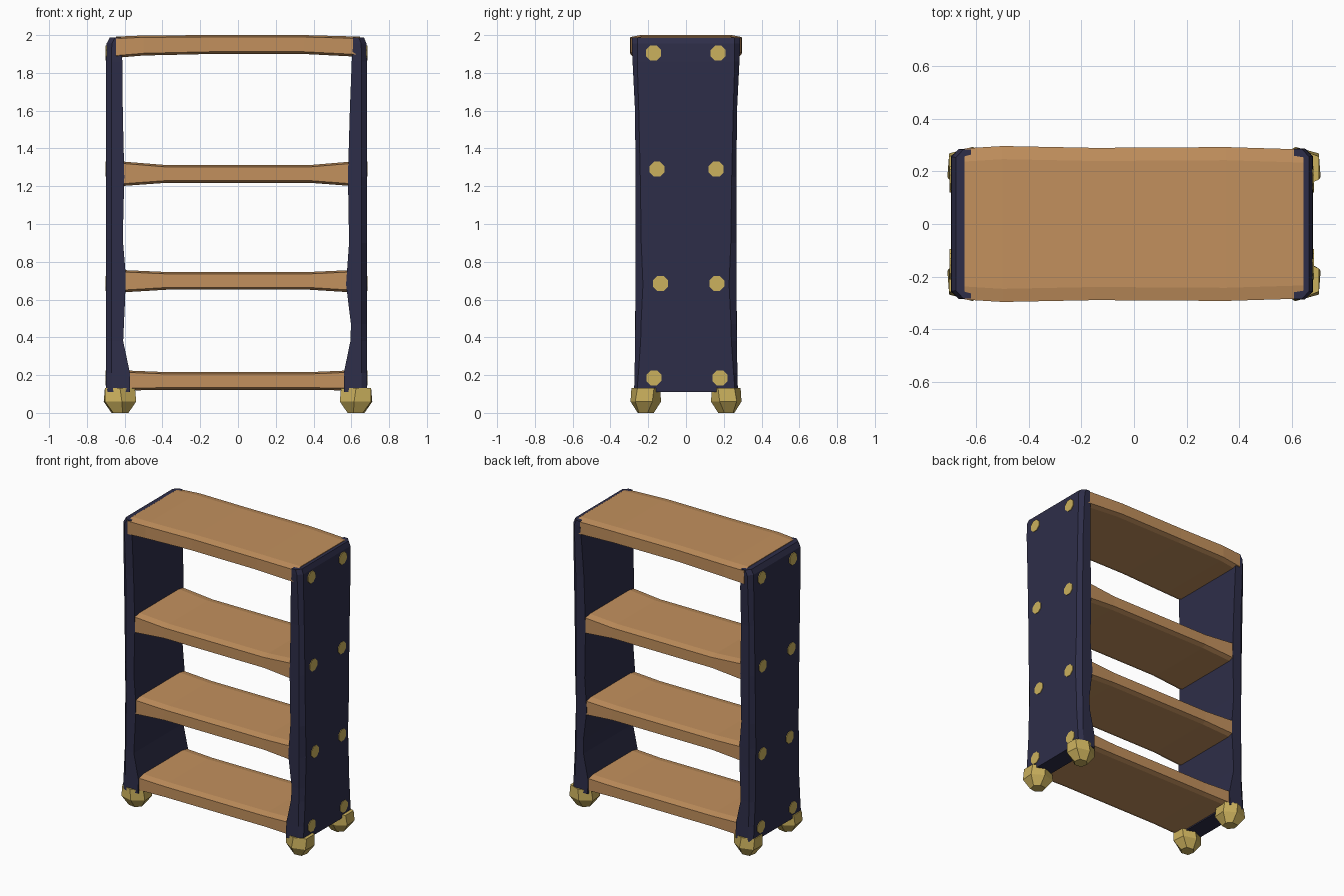
import bpy, bmesh, math
from mathutils import Matrix

if "Cube" in bpy.data.objects:
    bpy.data.objects.remove(bpy.data.objects["Cube"])


def material(name, rgb):
    m = bpy.data.materials.new(name)
    m.diffuse_color = (*rgb, 1)
    m.use_nodes = True
    m.node_tree.nodes["Principled BSDF"].inputs["Base Color"].default_value = m.diffuse_color
    return m


NAVY = material("navy paint", (0.027, 0.027, 0.066))
WOOD = material("warm wood", (0.54, 0.28, 0.11))
BRASS = material("brass", (0.60, 0.44, 0.11))


def finish(bm, name, mat):
    bmesh.ops.recalc_face_normals(bm, faces=bm.faces)
    me = bpy.data.meshes.new(name)
    bm.to_mesh(me)
    bm.free()
    me.materials.append(mat)
    ob = bpy.data.objects.new(name, me)
    bpy.context.collection.objects.link(ob)
    return ob


def loft(name, rings, mat):
    """Skin a list of equal-length point rings and cap both ends."""
    bm = bmesh.new()
    vs = [[bm.verts.new(p) for p in r] for r in rings]
    n = len(vs[0])
    for a, b in zip(vs, vs[1:]):
        for i in range(n):
            j = (i + 1) % n
            bm.faces.new((a[i], a[j], b[j], b[i]))
    bm.faces.new(vs[0])
    bm.faces.new(vs[-1])
    return finish(bm, name, mat)


# Side panels: height, inner x, half depth, outer x inset, chamfer depth
LEVELS_R = [(0.11, 0.56, 0.275, 0, 0.015), (0.21, 0.56, 0.272, 0, 0.02),
            (0.38, 0.595, 0.27, 0, 0.03), (0.47, 0.598, 0.268, 0, 0.03),
            (0.68, 0.572, 0.268, 0, 0.04), (0.90, 0.588, 0.267, 0, 0.03),
            (1.25, 0.582, 0.267, 0, 0.025), (1.60, 0.592, 0.27, 0, 0.02),
            (1.86, 0.602, 0.283, 0, 0.025), (1.955, 0.61, 0.287, 0.002, 0.03),
            (1.988, 0.61, 0.286, 0.015, 0.03)]
LEVELS_L = [(0.11, 0.572, 0.275, 0, 0.015), (0.21, 0.572, 0.272, 0, 0.02),
            (0.38, 0.608, 0.27, 0, 0.03), (0.62, 0.597, 0.268, 0, 0.03),
            (0.75, 0.596, 0.268, 0, 0.035), (0.92, 0.61, 0.267, 0, 0.03),
            (1.25, 0.602, 0.267, 0, 0.025), (1.60, 0.61, 0.27, 0, 0.02),
            (1.86, 0.612, 0.282, 0, 0.025), (1.955, 0.62, 0.285, 0.002, 0.03),
            (1.988, 0.62, 0.284, 0.02, 0.03)]


def side_panel(name, s, outer, levels):
    rings = []
    for z, xi, d, inset, c in levels:
        xo = outer - inset
        rings.append([(s * x, y, z) for x, y in
                      ((xi, -d), (xo - 0.028, -d), (xo, -d + c),
                       (xo, d - c), (xo - 0.028, d), (xi, d))])
    loft(name, rings, NAVY)


OUTER = {1: 0.682, -1: 0.698}
side_panel("right_side_panel", 1, OUTER[1], LEVELS_R)
side_panel("left_side_panel", -1, OUTER[-1], LEVELS_L)


# Shelves: crowned planks that flare towards their ends
def shelf(name, stations):
    rings = []
    for x, zb, zt, d in stations:
        half = [(-d + 0.03, zb), (-d, zb + 0.012), (-d, zt - 0.010), (-d + 0.05, zt)]
        pts = half + [(-y, z) for y, z in reversed(half)]
        rings.append([(x, y, z) for y, z in pts])
    loft(name, rings, WOOD)


for label, zb, zbe, zt, zte in (("bottom", 0.122, 0.118, 0.212, 0.226),
                                ("lower", 0.652, 0.637, 0.742, 0.757),
                                ("upper", 1.218, 1.20, 1.308, 1.332)):
    shelf(label + "_shelf", [(-0.63, zbe, zte, 0.266), (-0.38, zb, zt + 0.004, 0.26),
                             (0.38, zb, zt + 0.004, 0.26), (0.62, zbe, zte, 0.266)])
shelf("top_shelf", [(-0.645, 1.88, 1.992, 0.288), (-0.50, 1.892, 1.998, 0.297),
                    (-0.15, 1.9, 2.0, 0.29), (0.35, 1.9, 2.0, 0.293),
                    (0.645, 1.885, 1.992, 0.284)])

# Bolt heads: thin octagonal plates on the outer faces
for s in (-1, 1):
    k = 0
    for z, y0, y1 in ((1.905, -0.172, 0.17), (1.29, -0.153, 0.16),
                      (0.685, -0.135, 0.163), (0.185, -0.17, 0.18)):
        for y in (y0, y1):
            k += 1
            bm = bmesh.new()
            mat = (Matrix.Translation((s * OUTER[s], y, z))
                   @ Matrix.Rotation(math.pi / 2, 4, 'Y')
                   @ Matrix.Rotation(math.pi / 8, 4, 'Z'))
            bmesh.ops.create_cone(bm, cap_ends=True, segments=8, radius1=0.043,
                                  radius2=0.043, depth=0.008, matrix=mat)
            finish(bm, f"{'right' if s > 0 else 'left'}_bolt_{k}", BRASS)

# Feet: chunky faceted stubs under each corner
for s in (-1, 1):
    for f in (-1, 1):
        cx, cy = s * 0.625, f * 0.213
        rings = []
        for z, rx, ry, turn in ((0.132, 0.080, 0.080, 0.0), (0.06, 0.086, 0.085, 0.12),
                                (0.0, 0.045, 0.045, 0.3)):
            ring = []
            for i in range(6):
                a = math.pi / 6 + i * math.pi / 3 + turn * s * f
                # squared-off hexagon
                k = 1 / max(abs(math.cos(a)), abs(math.sin(a)))
                k = min(k, 1.15)
                ring.append((cx + rx * k * math.cos(a), cy + ry * k * math.sin(a) * 0.95, z))
            rings.append(ring)
        loft(f"{'front' if f < 0 else 'back'}_{'right' if s > 0 else 'left'}_foot",
             rings, BRASS)
